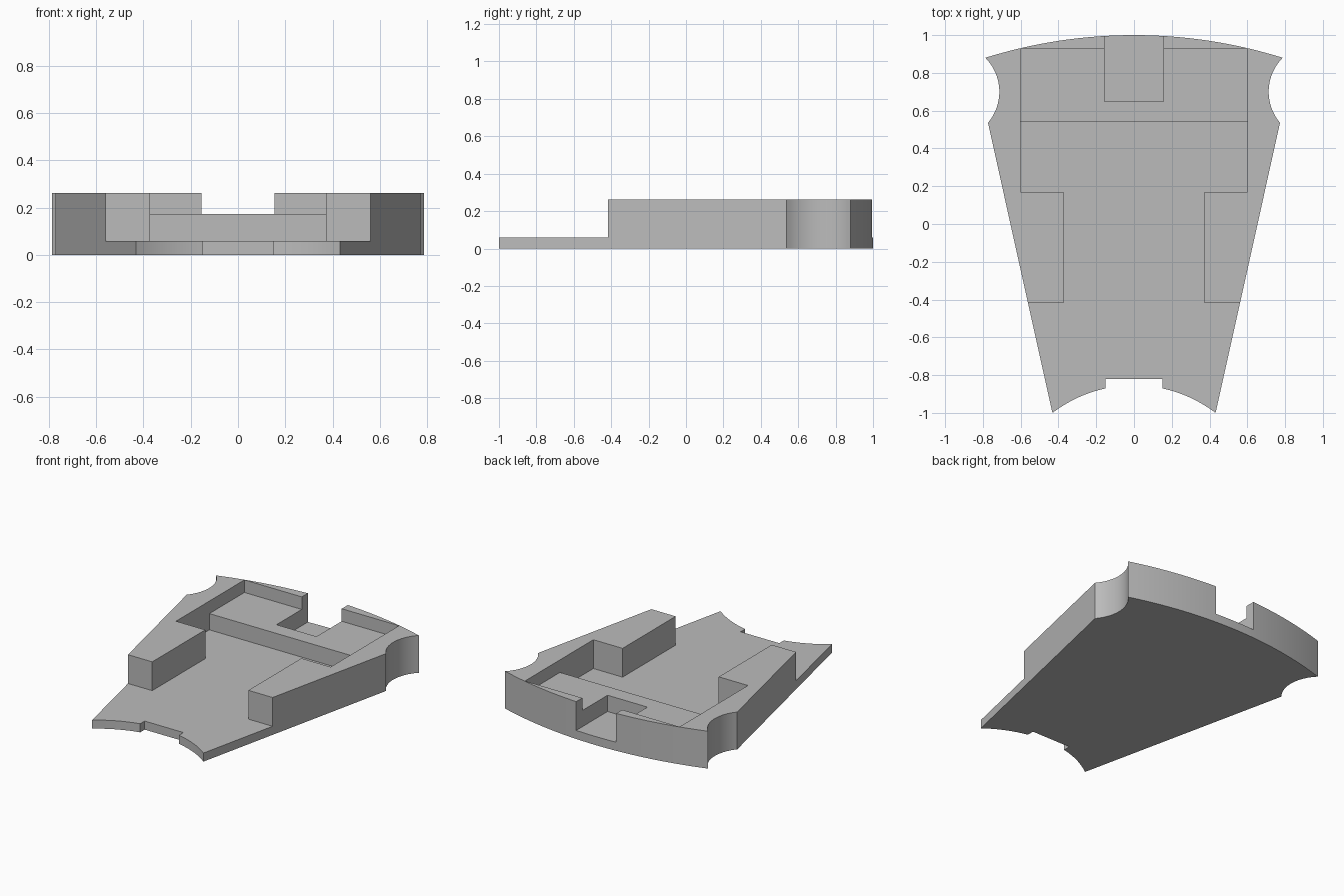
import bpy, bmesh, math
from mathutils import Vector

old = bpy.data.objects.get("Cube")
if old:
    bpy.data.objects.remove(old, do_unlink=True)

FLOOR, LEDGE, TOP = 0.06, 0.174, 0.262

grey = bpy.data.materials.new("plain grey")
grey.use_nodes = True
grey.diffuse_color = (0.5, 0.5, 0.5, 1)
grey.node_tree.nodes["Principled BSDF"].inputs["Base Color"].default_value = (0.5, 0.5, 0.5, 1)


def arc(a, b, sag, n):
    """Points from a to b, bulging by sag to the right of the direction of travel."""
    a, b = Vector(a), Vector(b)
    d = b - a
    side = Vector((d.y, -d.x)).normalized()
    half = d.length / 2
    r = (half ** 2 + sag ** 2) / (2 * abs(sag))
    s = math.copysign(1, sag)
    centre = (a + b) / 2 + side * (sag - s * r)
    ang = math.asin(half / r)
    pts = []
    for i in range(n + 1):
        t = -ang + 2 * ang * i / n
        pts.append(centre + side * s * r * math.cos(t) + d.normalized() * r * math.sin(t))
    return pts


def mirrored(half):
    """Close a right-hand half profile with its mirror image."""
    half = [Vector(p) for p in half]
    return half + [Vector((-p.x, p.y)) for p in reversed(half) if p.x > 1e-4]


def prism(name, pts, z0, z1):
    bm = bmesh.new()
    face = bm.faces.new([bm.verts.new((p.x, p.y, z0)) for p in pts])
    up = bmesh.ops.extrude_face_region(bm, geom=[face])
    bmesh.ops.translate(bm, vec=(0, 0, z1 - z0),
                        verts=[v for v in up["geom"] if isinstance(v, bmesh.types.BMVert)])
    bmesh.ops.recalc_face_normals(bm, faces=bm.faces)
    mesh = bpy.data.meshes.new(name)
    bm.to_mesh(mesh)
    bm.free()
    mesh.materials.append(grey)
    obj = bpy.data.objects.new(name, mesh)
    bpy.context.collection.objects.link(obj)
    return obj


def box_profile(x, y0, y1):
    return mirrored([(x, y0), (x, y1)])


# Wedge outline: notched front arc, straight flank, scooped corner, curved back
waist, horn = (0.773, 0.536), (0.787, 0.88)
back = arc((horn[0], horn[1]), (-horn[0], horn[1]), 0.12, 32)[:17]
back[-1].x = 0
outline = [(0.15, -0.82)] + arc((0.15, -0.87), (0.432, -1), -0.017, 8)
outline += arc(waist, horn, -0.067, 16) + back[1:]
body = prism("wedge_tray", mirrored(outline), 0, TOP)

# Recesses: open front and main pocket, rear ledge, back notch
pocket = [(1, -1.2), (1, -0.418), (0.373, -0.418), (0.373, 0.17), (0.6, 0.17), (0.6, 0.54)]
cutters = [
    prism("pocket_cutter", mirrored(pocket), FLOOR, 0.5),
    prism("ledge_cutter", box_profile(0.6, 0.5, 0.928), LEDGE, 0.55),
    prism("notch_cutter", box_profile(0.155, 0.648, 1.2), FLOOR, 0.6),
]
for cutter in cutters:
    cutter.hide_render = True
    mod = body.modifiers.new(cutter.name, "BOOLEAN")
    mod.operation, mod.solver, mod.object = "DIFFERENCE", "EXACT", cutter

# Bake the cuts and drop the cutters
bpy.context.view_layer.update()
baked = bpy.data.meshes.new_from_object(
    body.evaluated_get(bpy.context.evaluated_depsgraph_get()))
body.modifiers.clear()
body.data = baked
for cutter in cutters:
    bpy.data.objects.remove(cutter, do_unlink=True)

# Smooth arcs, sharp corners
bpy.context.view_layer.objects.active = body
body.select_set(True)
bpy.ops.object.shade_smooth_by_angle(angle=math.radians(25))
